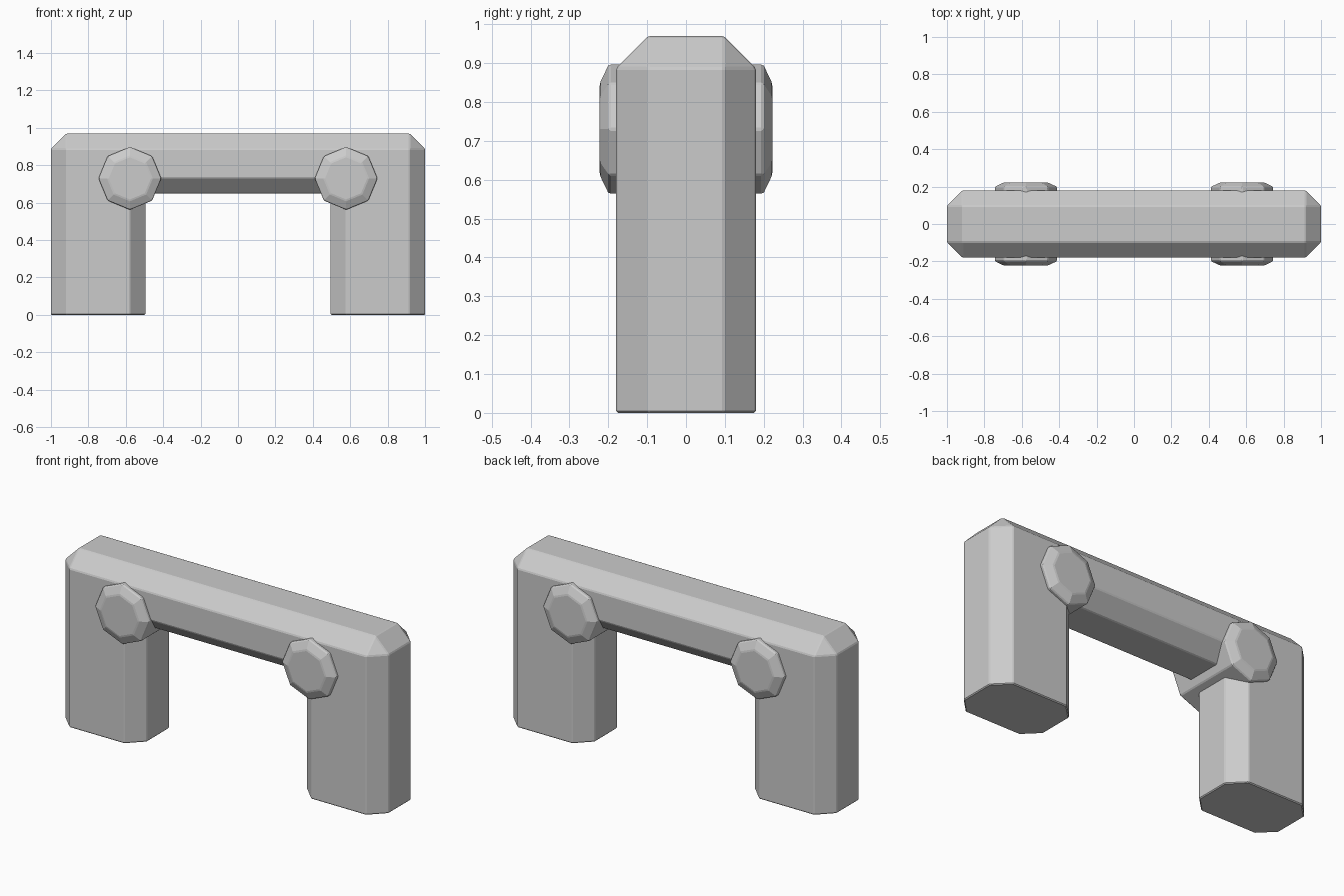
import bpy, bmesh, math

if "Cube" in bpy.data.objects:
    bpy.data.objects.remove(bpy.data.objects["Cube"], do_unlink=True)

grey = bpy.data.materials.new("light grey")
grey.use_nodes = True
colour = (0.6, 0.6, 0.6, 1)
grey.diffuse_color = colour
grey.node_tree.nodes["Principled BSDF"].inputs["Base Color"].default_value = colour

HALF_DEPTH, LEG_INNER, BEAM_LOW, HEIGHT = 0.18, 0.495, 0.65, 0.97
CHAMFER, EDGE = 0.083, 0.005


def finish(name, bm):
    """Turn a bmesh into an object with finely broken edges."""
    bmesh.ops.recalc_face_normals(bm, faces=bm.faces)
    mesh = bpy.data.meshes.new(name)
    bm.to_mesh(mesh)
    bm.free()
    mesh.materials.append(grey)
    obj = bpy.data.objects.new(name, mesh)
    bpy.context.collection.objects.link(obj)
    bevel = obj.modifiers.new("fine edges", "BEVEL")
    bevel.width = EDGE
    bevel.segments = 1
    bevel.limit_method = "ANGLE"
    bevel.angle_limit = math.radians(25)
    return obj


# Arch frame: two legs and a beam, extruded from one outline
half = [(1, 0), (1, HEIGHT)]
inner = [(LEG_INNER, BEAM_LOW), (LEG_INNER, 0)]
outline = half + [(-x, z) for x, z in reversed(half)]
outline += [(-x, z) for x, z in reversed(inner)] + inner
bm = bmesh.new()
front = bm.faces.new([bm.verts.new((x, -HALF_DEPTH, z)) for x, z in outline])
result = bmesh.ops.extrude_face_region(bm, geom=[front], use_keep_orig=True)
moved = [g for g in result["geom"] if isinstance(g, bmesh.types.BMVert)]
bmesh.ops.translate(bm, vec=(0, 2 * HALF_DEPTH, 0), verts=moved)
bmesh.ops.recalc_face_normals(bm, faces=bm.faces)


def is_chamfered(edge):
    a, b = (v.co for v in edge.verts)
    on_floor = max(a.z, b.z) < 0.01
    inner_corner = abs(a.y - b.y) > 0.1 and abs(a.x) < 0.9
    return not on_floor and not inner_corner


bmesh.ops.bevel(bm, geom=[e for e in bm.edges if is_chamfered(e)],
                offset=CHAMFER, offset_type="OFFSET", segments=1,
                profile=0.5, affect="EDGES")
finish("arch_frame", bm)


# Octagonal pins running through the frame, with chamfered heads
def add_pin(name, x, z):
    bm = bmesh.new()
    rings = []
    for y, r in [(-0.222, 0.118), (-0.198, 0.168), (0.198, 0.168), (0.222, 0.118)]:
        angles = [math.tau * i / 8 for i in range(8)]
        rings.append([bm.verts.new((x + r * math.cos(a), y, z + r * math.sin(a)))
                      for a in angles])
    for lower, upper in zip(rings, rings[1:]):
        for i in range(8):
            j = (i + 1) % 8
            bm.faces.new((lower[i], lower[j], upper[j], upper[i]))
    bm.faces.new(rings[0])
    bm.faces.new(rings[-1])
    finish(name, bm)


for side, sign in (("left", 1), ("right", -1)):
    add_pin(side + "_pin", sign * 0.578, 0.73)
